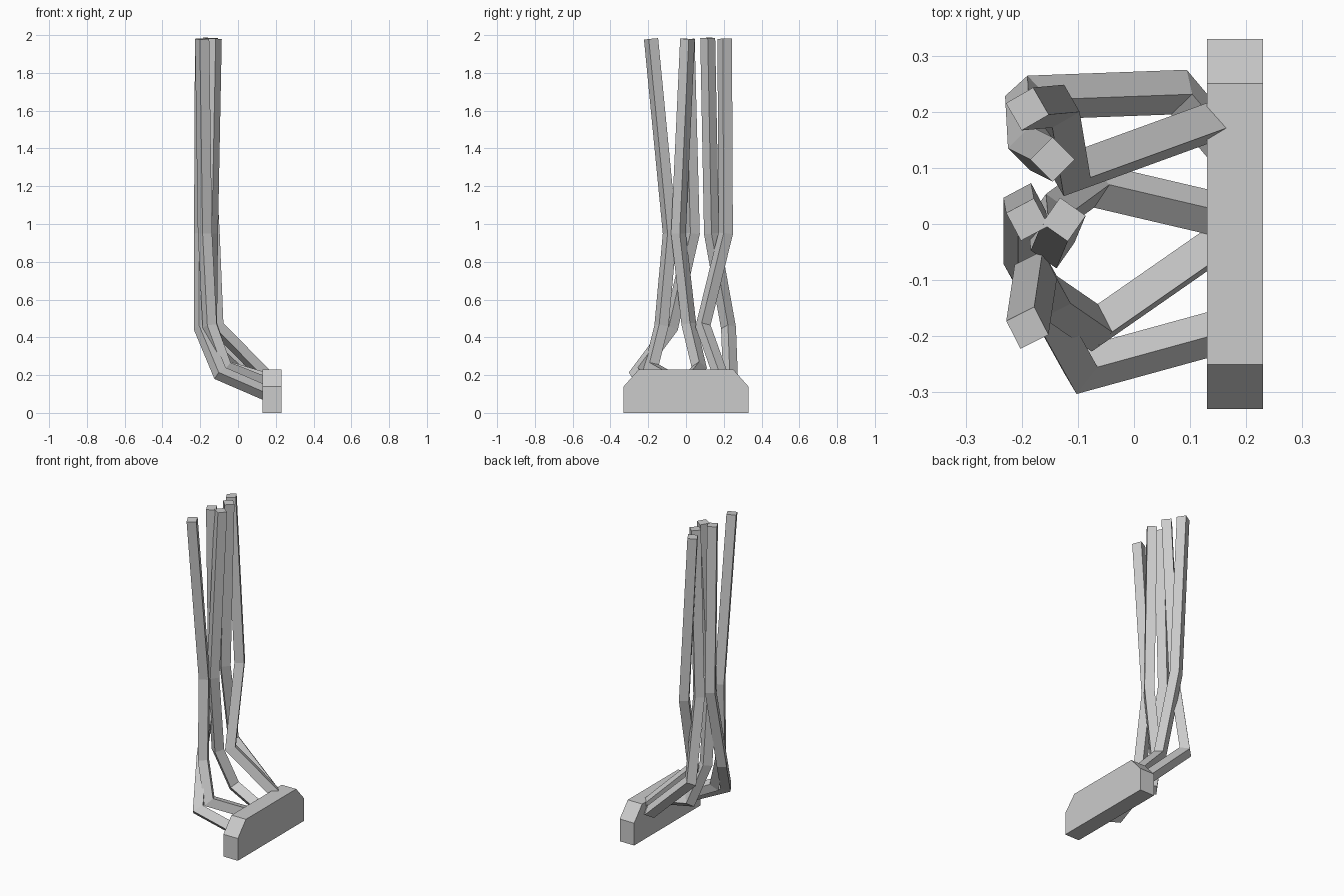
import bpy, bmesh
from math import radians, cos, sin, pi
from mathutils import Vector, geometry

if "Cube" in bpy.data.objects:
    bpy.data.objects.remove(bpy.data.objects["Cube"])

SIDE = 0.056  # width of a square cable


def finish(bm, name):
    bmesh.ops.recalc_face_normals(bm, faces=bm.faces)
    mesh = bpy.data.meshes.new(name)
    bm.to_mesh(mesh)
    bm.free()
    bpy.context.collection.objects.link(bpy.data.objects.new(name, mesh))


def cable(name, turn, points):
    """Square cable swept from its free top end down to the plug, with mitred bends."""
    pts = [Vector(p) for p in points]
    dirs = [(b - a).normalized() for a, b in zip(pts, pts[1:])]
    u = Vector((1, 0, 0))
    u = (u - dirs[0] * u.dot(dirs[0])).normalized()
    v = dirs[0].cross(u)
    r = SIDE / 2 ** 0.5
    angles = [radians(45 - turn) + i * pi / 2 for i in range(4)]
    ring = [pts[0] + r * (u * cos(a) + v * sin(a)) for a in angles]
    bm = bmesh.new()
    rows = [[bm.verts.new(p) for p in ring]]
    for i, d in enumerate(dirs):
        last = i == len(dirs) - 1
        normal = d if last else (d + dirs[i + 1]).normalized()
        ring = [geometry.intersect_line_plane(p, p + d, pts[i + 1], normal) for p in ring]
        rows.append([bm.verts.new(p) for p in ring])
    for a, b in zip(rows, rows[1:]):
        for k in range(4):
            bm.faces.new((a[k], a[k - 1], b[k - 1], b[k]))
    bm.faces.new(rows[0])
    bm.faces.new(rows[-1])
    finish(bm, name)


# Plug block with chamfered upper corners
bm = bmesh.new()
half = [(0.33, 0), (0.33, 0.14), (0.25, 0.23)]
outline = half + [(-y, z) for y, z in reversed(half)]
face = bm.faces.new([bm.verts.new((0.13, y, z)) for y, z in outline])
ext = bmesh.ops.extrude_face_region(bm, geom=[face], use_keep_orig=True)
moved = [g for g in ext["geom"] if isinstance(g, bmesh.types.BMVert)]
bmesh.ops.translate(bm, verts=moved, vec=(0.10, 0, 0))
finish(bm, "plug_block")

# Five loose cables, each listed from the top end to the plug
cable("cable_outer_back", 45, [(-0.145, 0.115, 1.985), (-0.185, 0.135, 0.95), (-0.19, 0.225, 0.45),
                               (0.08, 0.235, 0.19), (0.16, 0.14, 0.14)])
cable("cable_inner_back", 30, [(-0.19, 0.205, 1.98), (-0.135, 0.21, 0.95), (-0.115, 0.09, 0.46),
                               (0.16, 0.19, 0.18)])
cable("cable_middle", -35, [(-0.125, 0.008, 1.98), (-0.145, -0.04, 0.95), (-0.15, 0.015, 0.47),
                            (-0.075, 0.07, 0.24), (0.16, 0.015, 0.17)])
cable("cable_inner_front", 27, [(-0.19, -0.185, 1.98), (-0.175, -0.085, 0.95), (-0.15, -0.13, 0.46),
                                (-0.07, -0.185, 0.24), (0.16, -0.025, 0.15)])
cable("cable_outer_front", 28, [(-0.19, 0.008, 1.98), (-0.195, 0.035, 0.95), (-0.195, -0.08, 0.45),
                                (-0.095, -0.26, 0.21), (0.16, -0.19, 0.10)])
